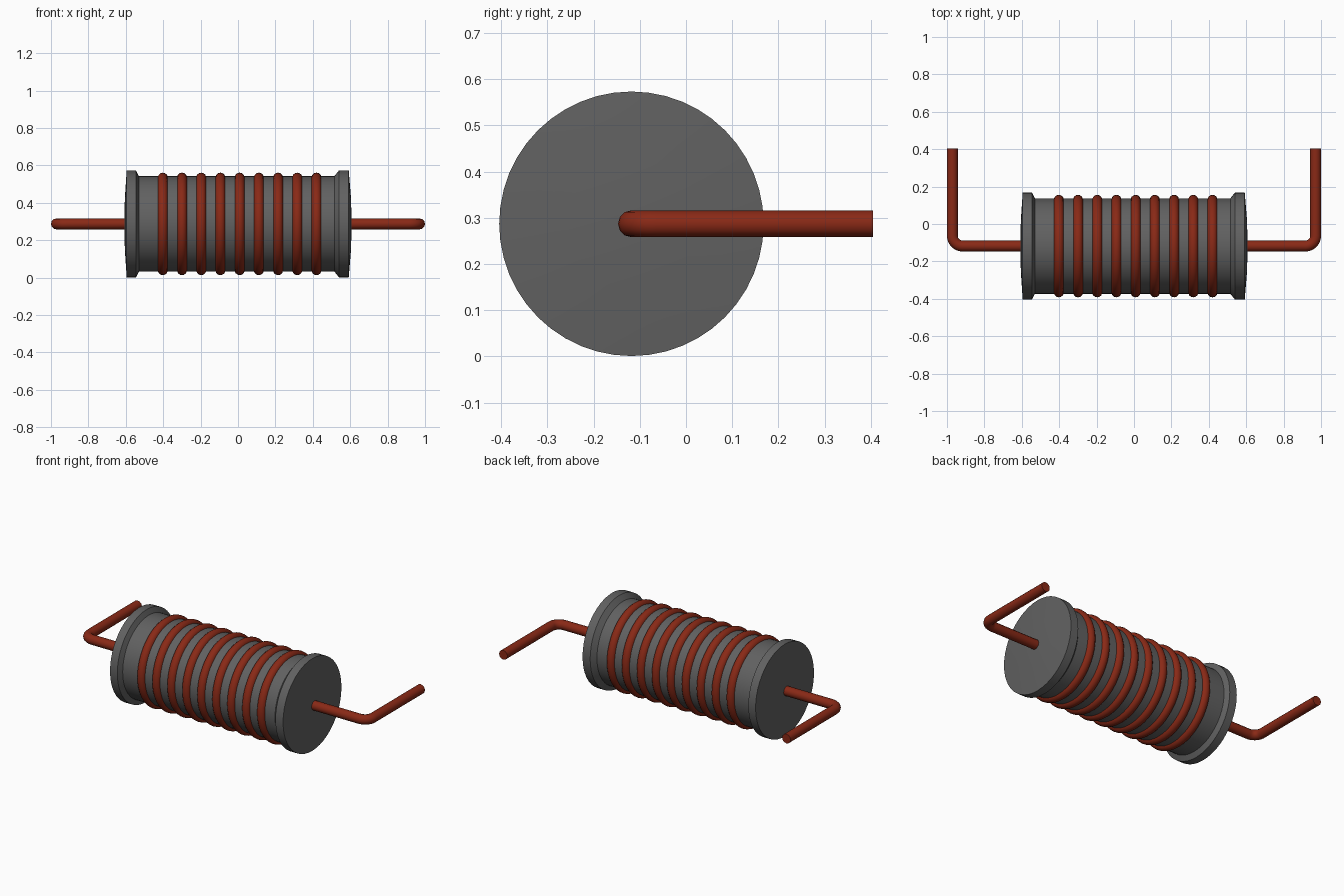
import bpy, bmesh, math
from mathutils import Matrix, Vector

if "Cube" in bpy.data.objects:
    bpy.data.objects.remove(bpy.data.objects["Cube"])

CY, CZ = -0.118, 0.287      # axis of the spool


def material(name, rgb):
    m = bpy.data.materials.new(name)
    m.use_nodes = True
    m.diffuse_color = (*rgb, 1)
    m.node_tree.nodes["Principled BSDF"].inputs["Base Color"].default_value = (*rgb, 1)
    return m


grey = material("dark grey ferrite", (0.12, 0.12, 0.12))
copper = material("red enamelled copper", (0.25, 0.022, 0.008))


def finish(obj, name, mat, angle):
    obj.name = obj.data.name = name
    obj.data.materials.clear()
    obj.data.materials.append(mat)
    bpy.ops.object.select_all(action='DESELECT')
    obj.select_set(True)
    bpy.context.view_layer.objects.active = obj
    bpy.ops.object.shade_smooth_by_angle(angle=math.radians(angle))


def lathe(name, profile, mat, steps=48):
    """Spin (x, radius) points about the spool axis."""
    bm = bmesh.new()
    verts = [bm.verts.new((x, 0, r)) for x, r in profile]
    edges = [bm.edges.new(p) for p in zip(verts, verts[1:])]
    bmesh.ops.spin(bm, geom=verts + edges, cent=(0, 0, 0), axis=(1, 0, 0),
                   angle=math.tau, steps=steps)
    bmesh.ops.remove_doubles(bm, verts=bm.verts, dist=1e-4)
    bmesh.ops.recalc_face_normals(bm, faces=bm.faces)
    mesh = bpy.data.meshes.new(name)
    bm.to_mesh(mesh)
    bm.free()
    obj = bpy.data.objects.new(name, mesh)
    obj.location = (0, CY, CZ)
    bpy.context.collection.objects.link(obj)
    finish(obj, name, mat, 20)


# Flanged core with shallow domed ends
lathe("spool_core", [
    (-0.608, 0), (-0.605, 0.14), (-0.595, 0.286), (-0.545, 0.286), (-0.53, 0.255),
    (0.515, 0.255), (0.54, 0.286), (0.592, 0.286), (0.604, 0.14), (0.608, 0)], grey)

# Nine separate wire turns
for i in range(9):
    bpy.ops.mesh.primitive_torus_add(
        major_segments=48, minor_segments=14, major_radius=0.247, minor_radius=0.027,
        location=(-0.402 + 0.1027 * i, CY, CZ), rotation=(0, math.pi / 2, 0))
    finish(bpy.context.object, f"wire_turn_{i + 1}", copper, 60)


# Bent leads, one at each end
def lead(name, side):
    r, bend, x_out = 0.029, 0.055, 0.971
    path = [(0.58, CY)]
    for k in range(9):
        a = math.pi / 2 * k / 8
        path.append((x_out - bend + bend * math.sin(a), CY + bend - bend * math.cos(a)))
    path.append((x_out, 0.404))
    curve = bpy.data.curves.new(name, 'CURVE')
    curve.dimensions = '3D'
    curve.bevel_depth = r
    curve.bevel_resolution = 4
    curve.use_fill_caps = True
    spline = curve.splines.new('POLY')
    spline.points.add(len(path) - 1)
    for p, (x, y) in zip(spline.points, path):
        p.co = (side * x, y, CZ, 1)
    obj = bpy.data.objects.new(name, curve)
    bpy.context.collection.objects.link(obj)
    bpy.ops.object.select_all(action='DESELECT')
    obj.select_set(True)
    bpy.context.view_layer.objects.active = obj
    bpy.ops.object.convert(target='MESH')
    finish(bpy.context.object, name, copper, 45)


lead("left_lead", 1)
lead("right_lead", -1)
